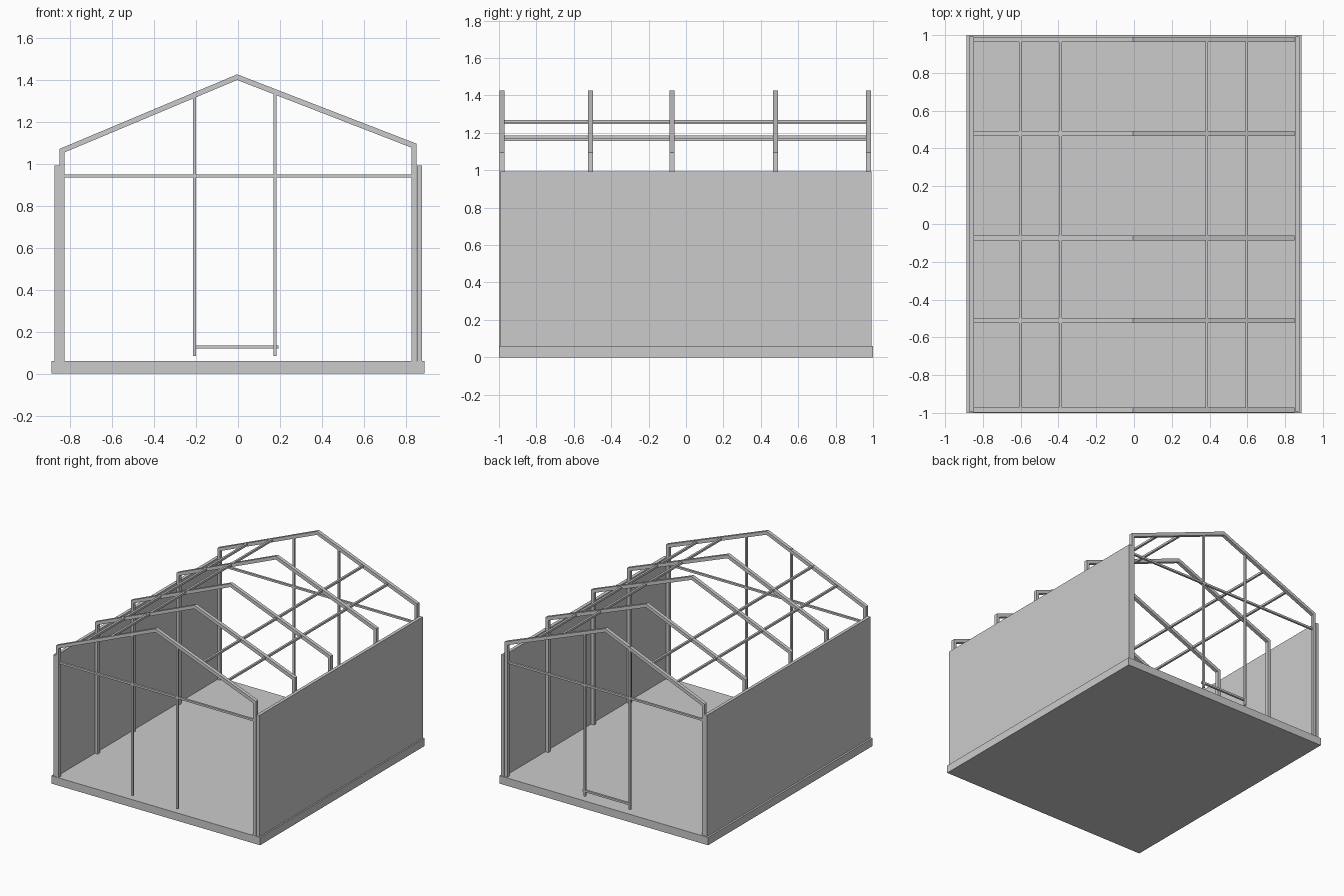
import bpy, bmesh

if "Cube" in bpy.data.objects:
    bpy.data.objects.remove(bpy.data.objects["Cube"])


def make_object(name, bm):
    bmesh.ops.recalc_face_normals(bm, faces=bm.faces)
    mesh = bpy.data.meshes.new(name)
    bm.to_mesh(mesh)
    bm.free()
    ob = bpy.data.objects.new(name, mesh)
    bpy.context.collection.objects.link(ob)
    return ob


def box(name, x0, x1, y0, y1, z0, z1):
    bm = bmesh.new()
    bmesh.ops.create_cube(bm, size=1)
    for v in bm.verts:
        v.co = ((x0 + x1) / 2 + v.co.x * (x1 - x0),
                (y0 + y1) / 2 + v.co.y * (y1 - y0),
                (z0 + z1) / 2 + v.co.z * (z1 - z0))
    return make_object(name, bm)


def portal(name, y0, y1):
    # Closed arch outline (outer then inner edge), extruded along y
    outer = [(-.85, .06), (-.85, 1.07), (-.004, 1.425), (.85, 1.095), (.85, .06)]
    inner = [(.826, .06), (.826, 1.076), (-.004, 1.398), (-.827, 1.053), (-.827, .06)]
    bm = bmesh.new()
    o = [bm.verts.new((x, y0, z)) for x, z in outer]
    i = [bm.verts.new((x, y0, z)) for x, z in reversed(inner)]
    faces = [bm.faces.new((o[k], o[k + 1], i[k + 1], i[k])) for k in range(4)]
    ext = bmesh.ops.extrude_face_region(bm, geom=faces, use_keep_orig=True)
    verts = [g for g in ext["geom"] if isinstance(g, bmesh.types.BMVert)]
    bmesh.ops.translate(bm, verts=verts, vec=(0, y1 - y0, 0))
    # Remove the interior joint faces left between the segments
    inside = [f for f in bm.faces if len(f.edges) == 4
              and all(len(e.link_faces) > 2 for e in f.edges)]
    bmesh.ops.delete(bm, geom=inside, context='FACES')
    return make_object(name, bm)


# Floor slab
box("floor_slab", -.888, .888, -1, 1, 0, .06)

# Side walls
box("left_wall", -.874, -.85, -.993, .992, .06, .992)
box("right_wall", .852, .877, -.993, .992, .06, .992)

# Portal frames: columns and rafters
frame_centres = [-.984, -.511, -.075, .479, .976]
for n, y in enumerate(frame_centres):
    portal(f"portal_frame_{n + 1}", y - .0135, y + .0135)

# Roof purlins set within the rafter depth
for n, (x, z) in enumerate([(-.60, 1.165), (-.39, 1.254), (.385, 1.26), (.595, 1.178)]):
    box(f"purlin_{n + 1}", x - .008, x + .008, -.984, .976, z - .008, z + .008)

# Gable posts and cross rails at both ends
for label, y in (("front", -.984), ("back", .976)):
    a, b = y - .008, y + .008
    box(f"{label}_cross_rail", -.83, .828, a, b, .933, .948)
    box(f"{label}_left_post", -.214, -.199, a, b, .085, 1.342)
    box(f"{label}_right_post", .168, .183, a, b, .085, 1.338)

# Low rail between the back posts
box("back_low_rail", -.2, .192, .968, .984, .119, .134)
